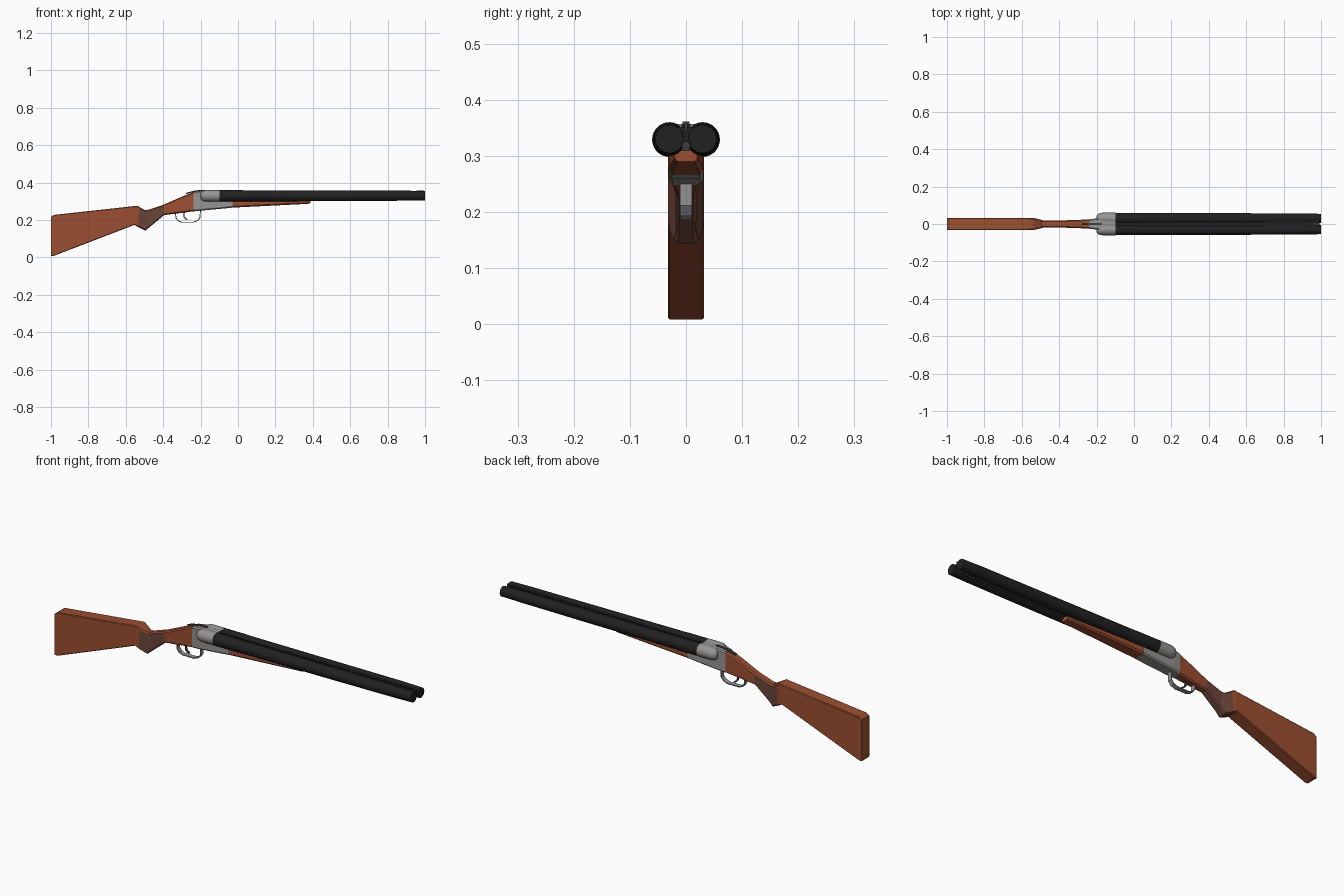
import bpy, bmesh, math
from mathutils import Vector

if "Cube" in bpy.data.objects:
    bpy.data.objects.remove(bpy.data.objects["Cube"])


def material(name, rgb):
    m = bpy.data.materials.new(name)
    m.diffuse_color = (*rgb, 1)
    m.use_nodes = True
    m.node_tree.nodes["Principled BSDF"].inputs["Base Color"].default_value = m.diffuse_color
    return m


WOOD = material("reddish wood", (0.33, 0.078, 0.031))
GRIP = material("dark brown grip", (0.15, 0.060, 0.042))
BLACK = material("black steel", (0.015, 0.015, 0.015))
GREY = material("grey steel", (0.31, 0.30, 0.29))
DARK = material("dark grey steel", (0.05, 0.05, 0.05))


def finish(name, bm, *mats, smooth=False):
    bmesh.ops.recalc_face_normals(bm, faces=bm.faces)
    me = bpy.data.meshes.new(name)
    bm.to_mesh(me)
    bm.free()
    ob = bpy.data.objects.new(name, me)
    bpy.context.collection.objects.link(ob)
    for m in mats:
        me.materials.append(m)
    if smooth:
        bpy.ops.object.select_all(action='DESELECT')
        ob.select_set(True)
        bpy.context.view_layer.objects.active = ob
        bpy.ops.object.shade_smooth_by_angle(angle=math.radians(35))
    return ob


def skin(bm, rings):
    """Join equal rings of points into a closed tube with end caps."""
    rs = [[bm.verts.new(p) for p in r] for r in rings]
    n = len(rs[0])
    for a, b in zip(rs, rs[1:]):
        for i in range(n):
            j = (i + 1) % n
            bm.faces.new((a[i], a[j], b[j], b[i]))
    bm.faces.new(rs[0])
    bm.faces.new(rs[-1])


def loft(stations):
    """Stations: top x, top z, bottom x, bottom z, half width, chamfer."""
    bm = bmesh.new()
    rings = []
    for xt, zt, xb, zb, w, c in stations:
        top, bot = Vector((xt, 0, zt)), Vector((xb, 0, zb))
        f = min(c / (top - bot).length, 0.45)
        prof = [(w - c, 0), (w, f), (w, 1 - f), (w - c, 1)]
        prof += [(-y, t) for y, t in reversed(prof)]
        rings.append([bot.lerp(top, t) + Vector((0, y, 0)) for y, t in prof])
    skin(bm, rings)
    return bm


def lathe(name, mat, y, profile, sides=28):
    """Round part along x; profile holds x, centre z, radius."""
    bm = bmesh.new()
    rings = []
    for x, z, r in profile:
        rings.append([(x, y + r * math.cos(a), z + r * math.sin(a))
                      for a in (2 * math.pi * i / sides for i in range(sides))])
    skin(bm, rings)
    return finish(name, bm, mat, smooth=True)


def add_box(bm, x0, x1, hw, z0, z1):
    skin(bm, [[(x, -hw, z0), (x, hw, z0), (x, hw, z1), (x, -hw, z1)] for x in (x0, x1)])


def strip(name, mat, path, hw, th):
    """Flat bar bent along an x-z path."""
    bm = bmesh.new()
    rings = []
    for i, (x, z) in enumerate(path):
        a, b = path[max(i - 1, 0)], path[min(i + 1, len(path) - 1)]
        d = Vector((b[0] - a[0], b[1] - a[1])).normalized() * th / 2
        rings.append([(x - d.y, -hw, z + d.x), (x - d.y, hw, z + d.x),
                      (x + d.y, hw, z - d.x), (x + d.y, -hw, z - d.x)])
    skin(bm, rings)
    return finish(name, bm, mat)


# butt stock, checkered grip and wrist in one loft
bm = loft([
    (-1.0, 0.216, -1.0, 0.008, 0.031, 0.003),
    (-0.985, 0.227, -0.985, 0.008, 0.032, 0.003),
    (-0.54, 0.276, -0.553, 0.174, 0.032, 0.004),
    (-0.525, 0.268, -0.535, 0.162, 0.030, 0.006),
    (-0.495, 0.252, -0.495, 0.143, 0.022, 0.007),
    (-0.475, 0.256, -0.475, 0.160, 0.018, 0.006),
    (-0.395, 0.283, -0.395, 0.226, 0.019, 0.006),
    (-0.30, 0.325, -0.30, 0.238, 0.022, 0.006),
    (-0.235, 0.350, -0.235, 0.247, 0.025, 0.006),
])
bm.normal_update()
bmesh.ops.recalc_face_normals(bm, faces=bm.faces)
for f in bm.faces:
    x = f.calc_center_median().x
    if -0.535 < x < -0.395 and f.normal.z < 0.5:
        f.material_index = 1
finish("stock", bm, WOOD, GRIP)

# receiver
finish("receiver", loft([
    (-0.237, 0.351, -0.237, 0.246, 0.026, 0.006),
    (-0.20, 0.357, -0.20, 0.250, 0.030, 0.006),
    (-0.10, 0.357, -0.10, 0.259, 0.031, 0.006),
    (-0.098, 0.32, -0.098, 0.259, 0.031, 0.006),
    (-0.03, 0.32, -0.03, 0.266, 0.032, 0.006),
]), GREY)

# fore-end under the barrels
finish("fore_end", loft([
    (-0.03, 0.318, -0.03, 0.266, 0.032, 0.007),
    (0.15, 0.316, 0.15, 0.275, 0.029, 0.007),
    (0.37, 0.312, 0.37, 0.286, 0.023, 0.006),
    (0.387, 0.310, 0.387, 0.290, 0.020, 0.005),
]), WOOD)

# barrels and rounded breech ends, mirrored left and right
for side, s in (("left", 1), ("right", -1)):
    lathe(side + "_barrel", BLACK, s * 0.0295,
          [(-0.10, 0.329, 0.0305), (0.02, 0.329, 0.0305), (0.03, 0.329, 0.0295),
           (0.49, 0.329, 0.0285), (0.88, 0.330, 0.0270), (1.0, 0.330, 0.0250)])
    lathe(side + "_breech", GREY, s * 0.0295,
          [(-0.20 + 0.035 * (1 - math.cos(a)), 0.329, 0.012 + 0.019 * math.sin(a))
           for a in (math.pi / 2 * i / 5 for i in range(6))] + [(-0.10, 0.329, 0.031)])

# solid bridge and top rib between the barrels
bm = bmesh.new()
add_box(bm, -0.10, 0.99, 0.018, 0.325, 0.351)
add_box(bm, -0.10, 0.98, 0.008, 0.345, 0.356)
finish("top_rib", bm, BLACK)

# toothed lower rib
bm = bmesh.new()
add_box(bm, 0.0, 0.97, 0.008, 0.314, 0.326)
for i in range(48):
    x = 0.39 + i * 0.012
    add_box(bm, x, x + 0.006, 0.007, 0.309, 0.316)
finish("lower_rib", bm, DARK)

# front bead
bm = bmesh.new()
add_box(bm, 0.955, 0.995, 0.003, 0.345, 0.358)
finish("front_bead", bm, DARK)

# trigger guard, trigger and top lever
strip("trigger_guard", GREY,
      [(-0.334, 0.238), (-0.332, 0.212), (-0.322, 0.196), (-0.302, 0.188),
       (-0.238, 0.188), (-0.215, 0.197), (-0.203, 0.212), (-0.201, 0.255)], 0.011, 0.005)
strip("trigger", DARK,
      [(-0.283, 0.250), (-0.290, 0.230), (-0.288, 0.215), (-0.280, 0.206), (-0.270, 0.202)],
      0.005, 0.006)
strip("top_lever", DARK,
      [(-0.278, 0.341), (-0.262, 0.346), (-0.225, 0.355), (-0.17, 0.358)], 0.006, 0.007)
